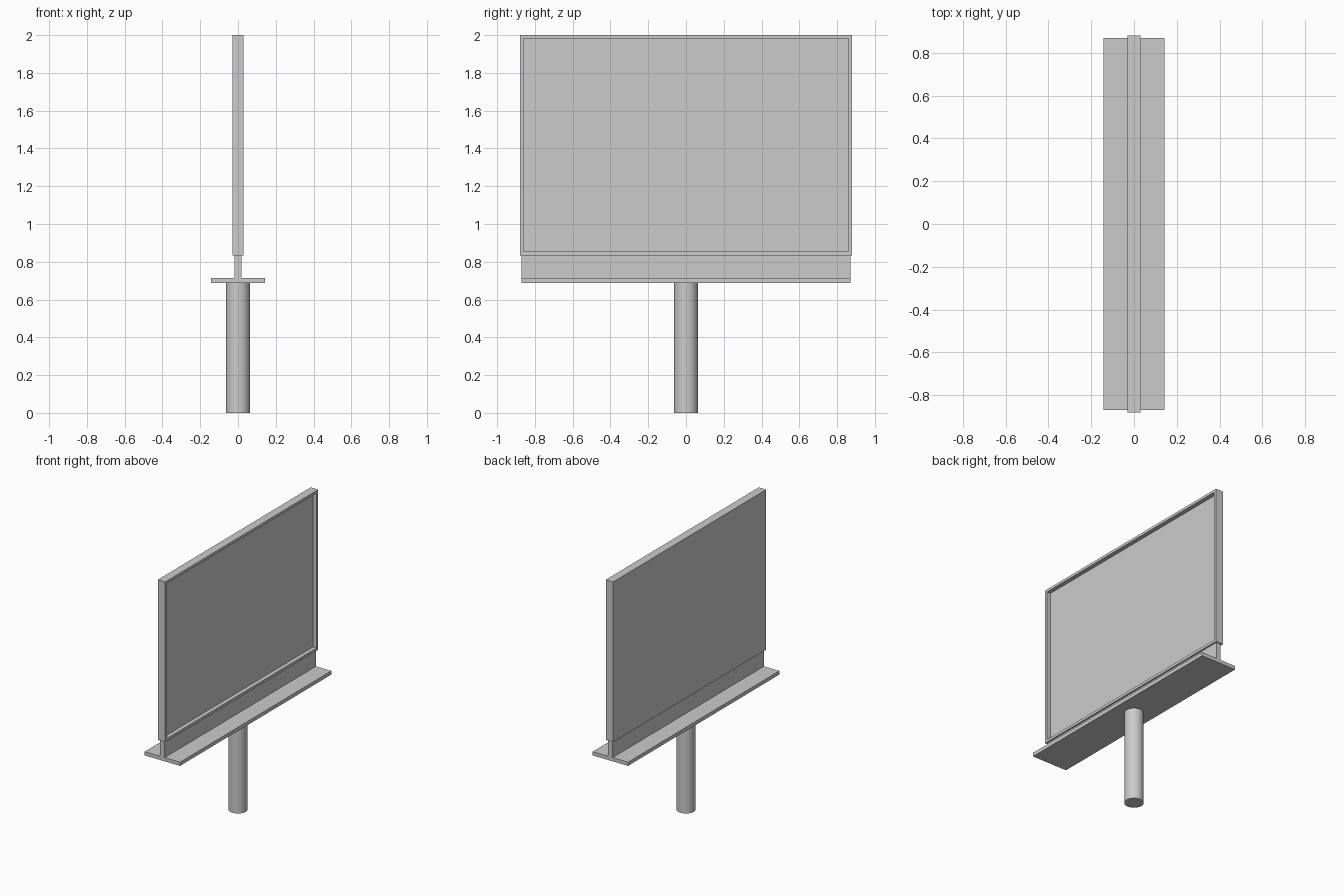
import bpy, bmesh
from mathutils import Matrix

if "Cube" in bpy.data.objects:
    bpy.data.objects.remove(bpy.data.objects["Cube"])


def box(name, x, y, z):
    """Box from (min, max) ranges."""
    bm = bmesh.new()
    size = [b - a for a, b in (x, y, z)]
    mid = [(a + b) / 2 for a, b in (x, y, z)]
    bmesh.ops.create_cube(bm, size=1, matrix=Matrix.Translation(mid) @ Matrix.Diagonal((*size, 1)))
    return bm


def finish(name, bm):
    mesh = bpy.data.meshes.new(name)
    bm.to_mesh(mesh)
    bm.free()
    ob = bpy.data.objects.new(name, mesh)
    bpy.context.collection.objects.link(ob)
    return ob


# Billboard panel: +x face inset to a thin frame, then recessed
bm = box("panel", (-0.03, 0.03), (-0.88, 0.88), (0.834, 2.0))
bm.normal_update()
face = max(bm.faces, key=lambda f: f.normal.x)
bmesh.ops.inset_region(bm, faces=[face], thickness=0.027)
ext = bmesh.ops.extrude_discrete_faces(bm, faces=[face])
bmesh.ops.translate(bm, verts=ext["faces"][0].verts, vec=(-0.03, 0, 0))
finish("billboard_panel", bm)

# Upright rail and walkway platform under the panel
finish("support_rail", box("rail", (-0.0185, 0.0185), (-0.87, 0.87), (0.714, 0.834)))
finish("platform", box("platform", (-0.1425, 0.1425), (-0.87, 0.87), (0.687, 0.714)))

# Round post
bpy.ops.mesh.primitive_cylinder_add(vertices=32, radius=0.064, depth=0.687, location=(0, 0, 0.3435))
bpy.context.object.name = "post"
bpy.ops.object.shade_smooth_by_angle()
